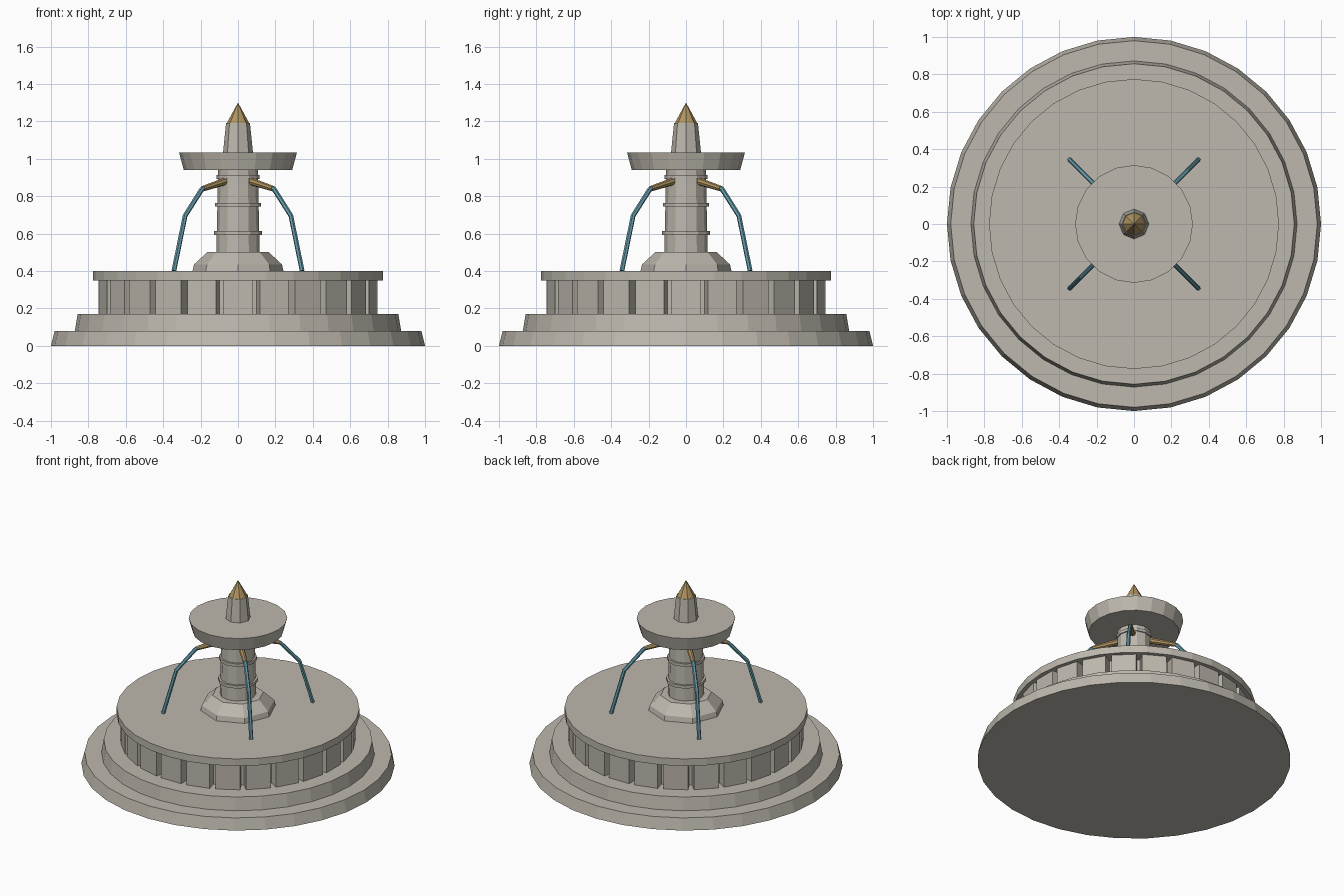
import bpy, bmesh, math
from mathutils import Vector, Matrix

cube = bpy.data.objects.get("Cube")
if cube:
    bpy.data.objects.remove(cube, do_unlink=True)


def material(name, rgb):
    m = bpy.data.materials.new(name)
    m.use_nodes = True
    m.diffuse_color = (*rgb, 1)
    m.node_tree.nodes["Principled BSDF"].inputs["Base Color"].default_value = (*rgb, 1)
    return m


STONE = material("pale stone", (0.51, 0.48, 0.42))
BRASS = material("aged brass", (0.44, 0.30, 0.12))
WATER = material("water blue", (0.13, 0.33, 0.40))


def finish(name, bm, mat):
    bmesh.ops.recalc_face_normals(bm, faces=bm.faces)
    mesh = bpy.data.meshes.new(name)
    bm.to_mesh(mesh)
    bm.free()
    mesh.materials.append(mat)
    obj = bpy.data.objects.new(name, mesh)
    bpy.context.collection.objects.link(obj)
    return obj


def turned(name, profile, sides, mat):
    """Closed faceted solid from (radius, height) points, bottom to top."""
    bm = bmesh.new()
    rings = []
    for r, z in profile:
        count = sides if r > 0 else 1
        rings.append([bm.verts.new((r * math.cos(math.tau * i / sides),
                                    r * math.sin(math.tau * i / sides), z))
                      for i in range(count)])
    for low, high in zip(rings, rings[1:]):
        for i in range(sides):
            j = (i + 1) % sides
            if len(high) == 1:
                bm.faces.new((low[i], low[j], high[0]))
            else:
                bm.faces.new((low[i], low[j], high[j], high[i]))
    for ring in (rings[0], rings[-1]):
        if len(ring) > 1:
            bm.faces.new(ring)
    return finish(name, bm, mat)


def tube(name, points, radii, sides, mat):
    """Capped tube along a bent path lying in the x-z plane."""
    bm = bmesh.new()
    pts = [Vector(p) for p in points]
    rings = []
    for k, p in enumerate(pts):
        along = (pts[min(k + 1, len(pts) - 1)] - pts[max(k - 1, 0)]).normalized()
        side = Vector((0, 1, 0))
        up = along.cross(side)
        rings.append([bm.verts.new(p + radii[k] * (side * math.cos(math.tau * i / sides)
                                                   + up * math.sin(math.tau * i / sides)))
                      for i in range(sides)])
    for a, b in zip(rings, rings[1:]):
        for i in range(sides):
            j = (i + 1) % sides
            bm.faces.new((a[i], a[j], b[j], b[i]))
    bm.faces.new(rings[0])
    bm.faces.new(rings[-1])
    return finish(name, bm, mat)


# Stepped plinth
turned("lower_step", [(1.0, 0), (0.98, 0.08)], 32, STONE)
turned("upper_step", [(0.872, 0.08), (0.857, 0.17)], 32, STONE)

# Basin: recessed core, ring of wall panels, flat rim slab
turned("basin_core", [(0.68, 0.17), (0.68, 0.35)], 32, STONE)
bm = bmesh.new()
PANELS = 24
for i in range(PANELS):
    place = (Matrix.Rotation(math.tau * i / PANELS, 4, "Z")
             @ Matrix.Translation((0.695, 0, 0.26))
             @ Matrix.Diagonal((0.1, 0.158, 0.18, 1)))
    bmesh.ops.create_cube(bm, size=1, matrix=place)
finish("basin_panels", bm, STONE)
turned("basin_rim", [(0.775, 0.35), (0.775, 0.40)], 32, STONE)

# Central column
turned("column_base", [(0.243, 0.40), (0.235, 0.435), (0.165, 0.50)], 8, STONE)
turned("column_shaft", [(0.116, 0.49), (0.106, 0.95)], 12, STONE)
for label, r, z in (("lower", 0.128, 0.603), ("middle", 0.122, 0.754), ("upper", 0.115, 0.902)):
    turned(label + "_column_ring", [(r, z - 0.01), (r, z + 0.01)], 12, STONE)

# Upper bowl, spire and finial
turned("upper_bowl", [(0.29, 0.94), (0.315, 1.033)], 20, STONE)
turned("spire", [(0.08, 1.033), (0.064, 1.19)], 8, STONE)
turned("finial", [(0.06, 1.19), (0, 1.30)], 8, BRASS)

# Four diagonal spouts with falling water
for i, label in enumerate(("back_left", "back_right", "front_right", "front_left")):
    spout = tube(label + "_spout", [(0.085, 0, 0.882), (0.265, 0, 0.84)],
                 (0.021, 0.015), 8, BRASS)
    jet = tube(label + "_water_jet",
               [(0.255, 0, 0.845), (0.275, 0, 0.835), (0.4, 0, 0.695), (0.485, 0, 0.40)],
               (0.013,) * 4, 6, WATER)
    for obj in (spout, jet):
        obj.rotation_euler.z = math.radians(45 + 90 * i)
